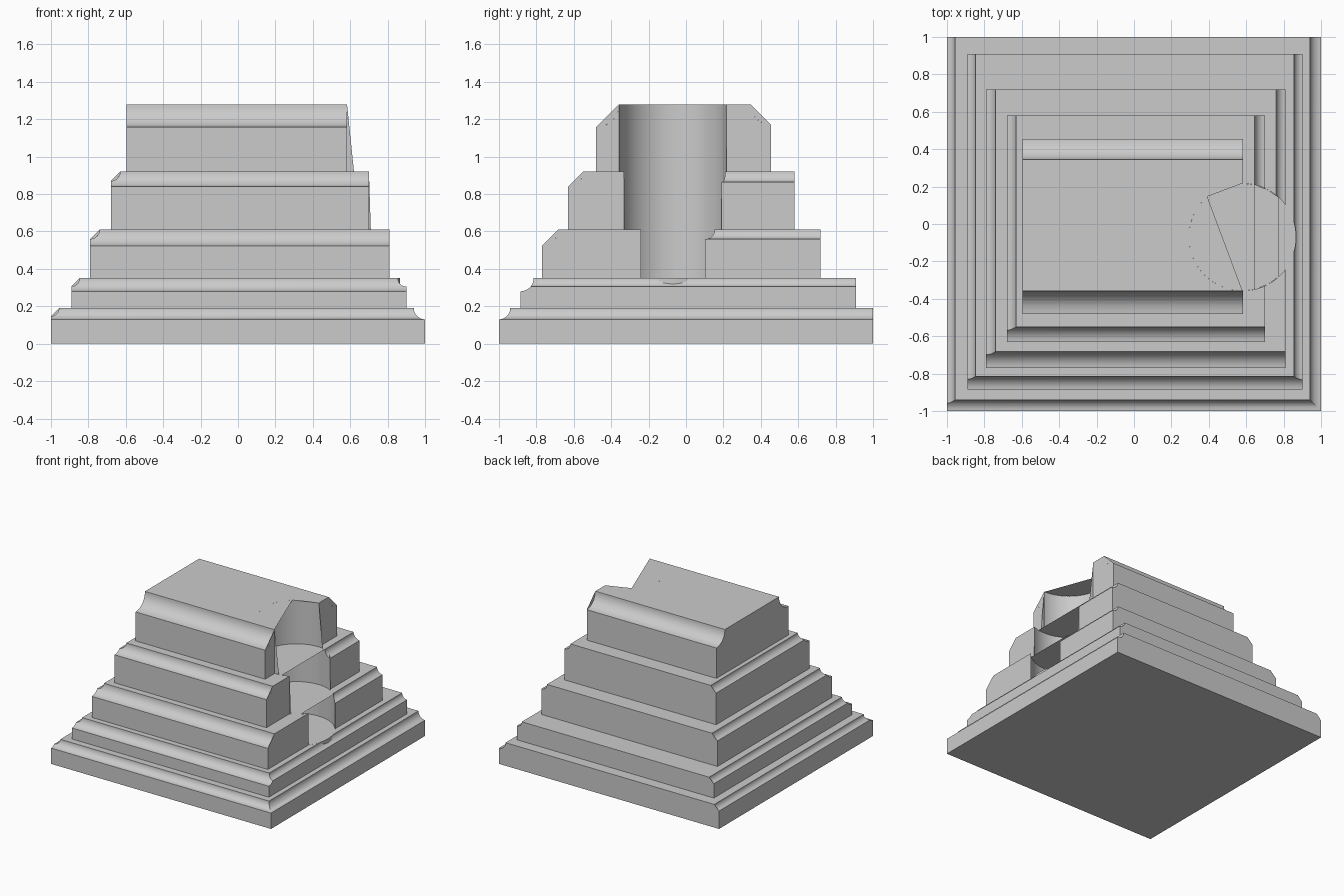
import bpy, bmesh, math
from mathutils import Vector

if "Cube" in bpy.data.objects:
    bpy.data.objects.remove(bpy.data.objects["Cube"])

GREY = (0.6, 0.6, 0.6, 1.0)
stone = bpy.data.materials.new("grey stone")
stone.use_nodes = True
stone.diffuse_color = GREY
stone.node_tree.nodes["Principled BSDF"].inputs["Base Color"].default_value = GREY

STEPS = 8
CX, CY, R = 0.58, -0.07, 0.287      # vertical shaft cut into the right side


def finish(name, bm):
    mesh = bpy.data.meshes.new(name)
    bm.to_mesh(mesh)
    bm.free()
    mesh.materials.append(stone)
    obj = bpy.data.objects.new(name, mesh)
    bpy.context.collection.objects.link(obj)
    return obj


def activate(obj):
    bpy.ops.object.select_all(action='DESELECT')
    obj.select_set(True)
    bpy.context.view_layer.objects.active = obj


def inset(r, drop):
    """Depth of a hollow quarter-round at a distance below the top."""
    return math.sqrt(max(r * r - drop * drop, 0)) if r else 0


def tier(name, x, y, z, left=0, right=0, front=0, back=0):
    """Block whose top edges are coved by the given radii."""
    drops = {round(r * math.cos(math.pi / 2 * i / STEPS), 5)
             for r in (left, right, front, back) for i in range(STEPS + 1)}
    levels = [z[1] - z[0]] + sorted(drops | {0}, reverse=True)
    bm = bmesh.new()
    rings = []
    for d in levels:
        x0, x1 = x[0] + inset(left, d), x[1] - inset(right, d)
        y0, y1 = y[0] + inset(front, d), y[1] - inset(back, d)
        rings.append([bm.verts.new((px, py, z[1] - d)) for px, py in
                      ((x0, y0), (x1, y0), (x1, y1), (x0, y1))])
    for a, b in zip(rings, rings[1:]):
        for i in range(4):
            j = (i + 1) % 4
            bm.faces.new((a[i], a[j], b[j], b[i]))
    bm.faces.new(rings[0][::-1])
    bm.faces.new(rings[-1])
    bmesh.ops.recalc_face_normals(bm, faces=bm.faces)
    return finish(name, bm)


def sheet(name, points):
    bm = bmesh.new()
    bm.faces.new([bm.verts.new(p) for p in points])
    return finish(name, bm)


def cove_cap(name, corner, inward, r):
    """Flat chamfer-shaped end closing a cove; corner is the outer top edge."""
    corner, inward = Vector(corner), Vector(inward)
    arc = [math.pi / 2 * i / STEPS for i in range(STEPS + 1)]
    sheet(name, [corner + inward * r * math.sin(a) - Vector((0, 0, r * math.cos(a)))
                 for a in arc])


def ledge(name, start, end, z):
    """Thin shelf between the shaft wall and a straight chord."""
    n = 20
    angles = [math.radians(start + (end - start) * i / n) for i in range(n + 1)]
    sheet(name, [(CX + R * math.cos(a), CY + R * math.sin(a), z) for a in angles])


# Two plinth steps
tier("plinth", (-1, 1), (-1, 1), (0, 0.19), left=0.043, right=0.06, front=0.06)
tier("lower_step", (-0.89, 0.9), (-0.885, 0.91), (0.19, 0.35),
     left=0.043, right=0.045, front=0.07)

# Upper steps, with a cove on the right only behind the shaft
cut = [
    tier("middle_step_front", (-0.79, 0.81), (-0.77, CY), (0.35, 0.61), left=0.05, front=0.087),
    tier("middle_step_rear", (-0.79, 0.81), (CY, 0.72), (0.35, 0.61), left=0.05, right=0.05),
    tier("upper_step_front", (-0.68, 0.7), (-0.63, CY), (0.61, 0.92), left=0.05, front=0.08),
    tier("upper_step_rear", (-0.68, 0.7), (CY, 0.58), (0.61, 0.92), left=0.05, right=0.055),
    tier("top_block", (-0.595, 0.583), (-0.48, 0.455), (0.92, 1.28), front=0.122, back=0.11),
]

# Cut the shaft
bm = bmesh.new()
bmesh.ops.create_cone(bm, cap_ends=True, segments=64, radius1=R, radius2=R, depth=1.2)
bmesh.ops.translate(bm, verts=bm.verts, vec=(CX, CY, 0.9))
cutter = finish("shaft_cutter", bm)
cutter.hide_render = True
for obj in cut:
    activate(obj)
    mod = obj.modifiers.new("shaft", 'BOOLEAN')
    mod.operation = 'DIFFERENCE'
    mod.solver = 'EXACT'
    mod.object = cutter
    bpy.ops.object.modifier_apply(modifier=mod.name)
bpy.data.objects.remove(cutter)

# Shaft foot, which just breaks through the lower step's cove
bm = bmesh.new()
bmesh.ops.create_cone(bm, cap_ends=True, segments=64, radius1=R, radius2=R, depth=0.1)
bmesh.ops.translate(bm, verts=bm.verts, vec=(CX, CY, 0.3005))
finish("shaft_foot", bm)

# Shelves across the shaft
ledge("top_ledge_front", 131, 270, 1.28)
ledge("top_ledge_rear", 90, 131, 1.28)
ledge("upper_ledge", 77, 283, 0.92)
ledge("middle_ledge", 48, 312, 0.61)

# Shaft wall lips jutting past the block ends
for name, x0, x1, z0, z1 in (("top_lip", 0.583, 0.62, 0.92, 1.28),
                             ("upper_lip", 0.7, 0.71, 0.61, 0.92)):
    for side in (-1, 1):
        ya, yb = (CY + side * math.sqrt(R * R - (x - CX) ** 2) for x in (x0, x1))
        sheet(name, [(x0, ya, z1), (x0, ya, z0), (x1, yb, z0)])

# Flat cove ends: front and back coves at the right, left coves at the back
for x, y, z, r in ((0.81, -0.77, 0.61, 0.087), (0.7, -0.63, 0.92, 0.08),
                   (0.583, -0.48, 1.28, 0.122)):
    cove_cap("front_cove_end", (x, y, z), (0, 1, 0), r)
cove_cap("back_cove_end", (0.583, 0.455, 1.28), (0, -1, 0), 0.11)
for x, y, z, r in ((-1, 1, 0.19, 0.043), (-0.89, 0.91, 0.35, 0.043),
                   (-0.79, 0.72, 0.61, 0.05), (-0.68, 0.58, 0.92, 0.05)):
    cove_cap("left_cove_end", (x, y, z), (1, 0, 0), r)

for obj in list(bpy.context.collection.objects):
    if obj.type == 'MESH' and stone.name in obj.data.materials:
        activate(obj)
        bpy.ops.object.shade_smooth_by_angle(angle=math.radians(30))
